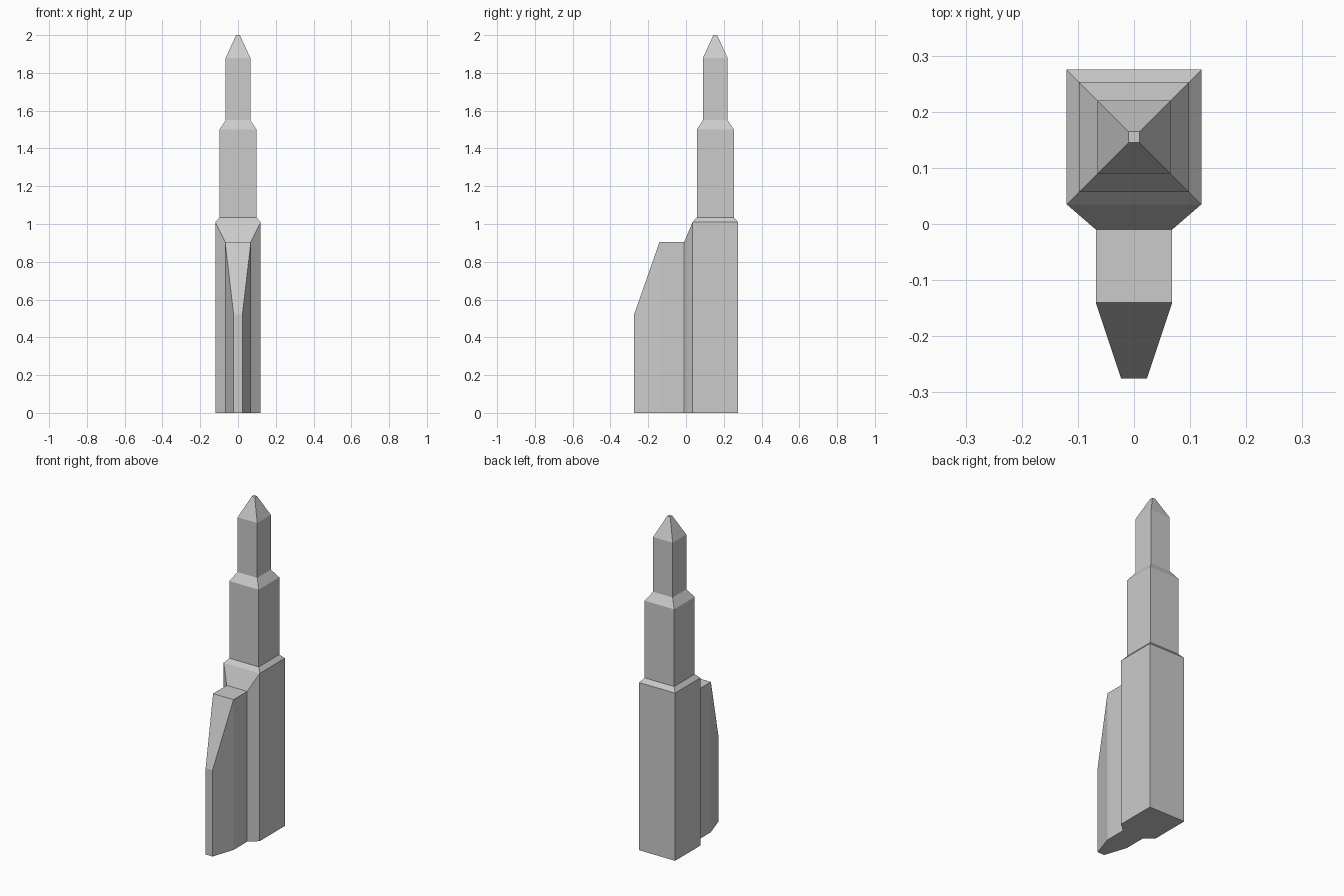
import bpy
import bmesh

if "Cube" in bpy.data.objects:
    bpy.data.objects.remove(bpy.data.objects["Cube"])

CENTRE_Y = 0.155

# Tower: (height, half width) of each square section
TOWER = [(0, 0.12), (1.01, 0.12), (1.035, 0.098), (1.50, 0.098),
         (1.55, 0.065), (1.88, 0.065), (2.0, 0.01)]

# Front buttress: (y, half width, top height) of each upright section
BUTTRESS = [(0.035, 0.12, 1.01), (-0.01, 0.068, 0.905),
            (-0.14, 0.068, 0.905), (-0.275, 0.023, 0.52)]


def loft(bm, sections, cap_start=True):
    """Skin a row of four-point sections and cap the ends."""
    rings = [[bm.verts.new(p) for p in s] for s in sections]
    for a, b in zip(rings, rings[1:]):
        for i in range(4):
            j = (i + 1) % 4
            bm.faces.new((a[i], a[j], b[j], b[i]))
    if cap_start:
        bm.faces.new(rings[0])
    bm.faces.new(rings[-1])


bm = bmesh.new()

# Stepped square tower
loft(bm, [[(sx * h, CENTRE_Y + sy * h, z)
           for sx, sy in ((-1, -1), (1, -1), (1, 1), (-1, 1))]
          for z, h in TOWER])

# Remove the lower front wall, which the buttress grows out of
bm.normal_update()
wall = [f for f in bm.faces
        if all(abs(v.co.y - 0.035) < 1e-4 and v.co.z < 1.02 for v in f.verts)]
bmesh.ops.delete(bm, geom=wall, context='FACES_ONLY')

# Tapered buttress, open at the back and welded to the tower
loft(bm, [[(-h, y, 0), (h, y, 0), (h, y, top), (-h, y, top)]
          for y, h, top in BUTTRESS], cap_start=False)
bmesh.ops.remove_doubles(bm, verts=bm.verts[:], dist=1e-4)
bmesh.ops.recalc_face_normals(bm, faces=bm.faces[:])

mesh = bpy.data.meshes.new("stepped_tower")
bm.to_mesh(mesh)
bm.free()
tower = bpy.data.objects.new("stepped_tower", mesh)
bpy.context.collection.objects.link(tower)
